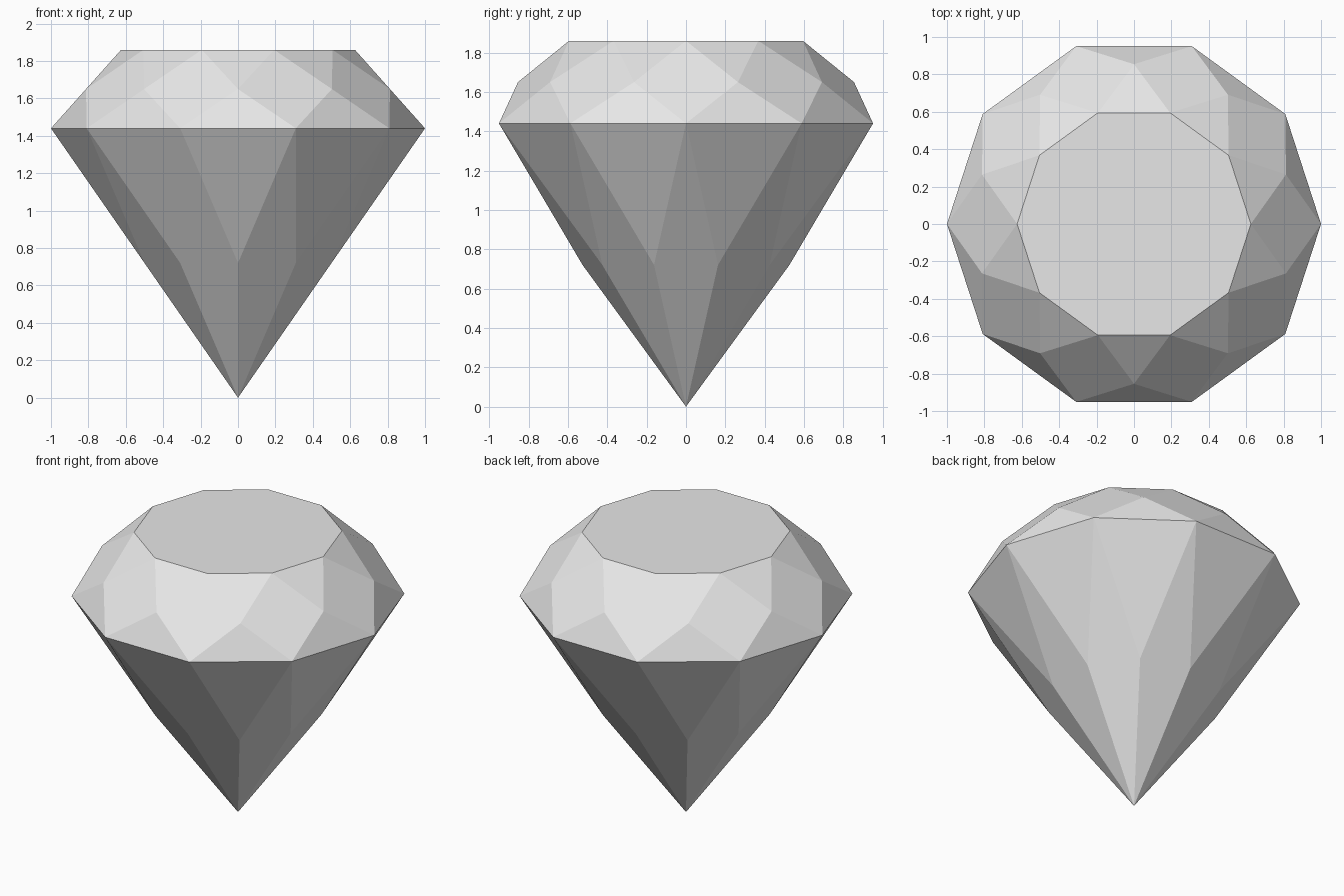
import bpy
import bmesh
from math import cos, sin, pi

cube = bpy.data.objects.get("Cube")
if cube:
    bpy.data.objects.remove(cube, do_unlink=True)

SIDES = 10
HALF = pi / SIDES

# Gem profile: radius and height of the corner rings
TABLE_R, TABLE_Z = 0.625, 1.86
GIRDLE_R, GIRDLE_Z = 1.0, 1.44


def ring(bm, radius, z, turn=0.0):
    """Ring of corner points, optionally turned by half a side."""
    return [bm.verts.new((radius * cos(2 * HALF * i + turn),
                          radius * sin(2 * HALF * i + turn), z))
            for i in range(SIDES)]


bm = bmesh.new()
table = ring(bm, TABLE_R, TABLE_Z)
# The middle rings sit so that each kite facet stays flat
crown = ring(bm, (TABLE_R + GIRDLE_R) / 2 / cos(HALF), (TABLE_Z + GIRDLE_Z) / 2, HALF)
girdle = ring(bm, GIRDLE_R, GIRDLE_Z)
pavilion = ring(bm, GIRDLE_R / 2 / cos(HALF), GIRDLE_Z / 2, HALF)
culet = bm.verts.new((0, 0, 0))

bm.faces.new(table)
for i in range(SIDES):
    j = (i + 1) % SIDES
    # Crown: star triangle, kite, upper girdle triangle
    bm.faces.new((table[i], crown[i], table[j]))
    bm.faces.new((table[i], crown[i - 1], girdle[i], crown[i]))
    bm.faces.new((girdle[i], girdle[j], crown[i]))
    # Pavilion: lower girdle triangle, long kite down to the point
    bm.faces.new((girdle[i], pavilion[i], girdle[j]))
    bm.faces.new((girdle[i], pavilion[i - 1], culet, pavilion[i]))
bmesh.ops.recalc_face_normals(bm, faces=bm.faces)

mesh = bpy.data.meshes.new("cut_gem")
bm.to_mesh(mesh)
bm.free()
gem = bpy.data.objects.new("cut_gem", mesh)
bpy.context.collection.objects.link(gem)

# Single pale grey material
grey = bpy.data.materials.new("pale_grey")
grey.use_nodes = True
colour = (0.8, 0.8, 0.8, 1.0)
grey.diffuse_color = colour
for node in grey.node_tree.nodes:
    if node.type == 'BSDF_PRINCIPLED':
        node.inputs["Base Color"].default_value = colour
mesh.materials.append(grey)
